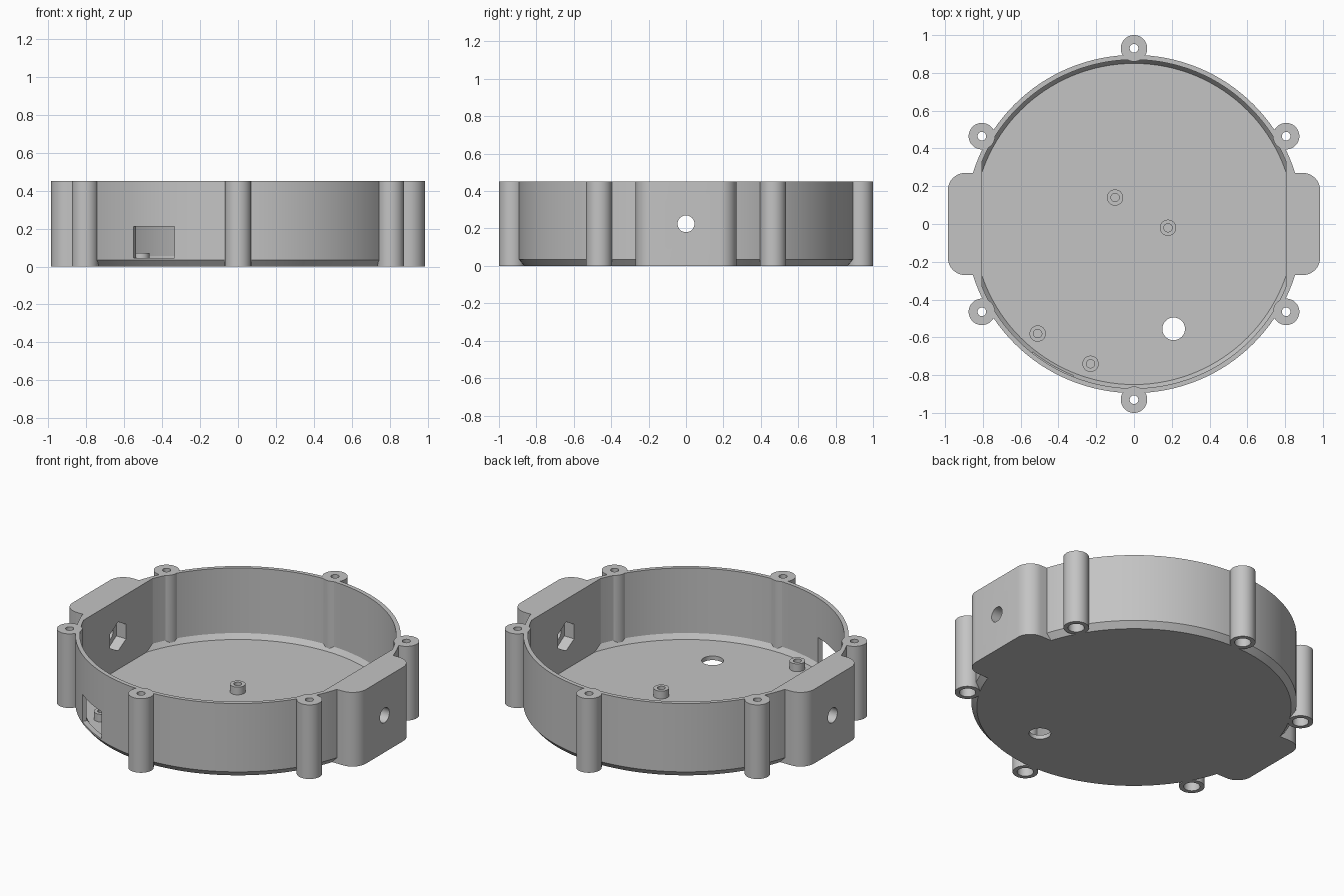
import bpy, bmesh
from math import sin, cos, pi, radians
from mathutils import Matrix, Vector

if "Cube" in bpy.data.objects:
    bpy.data.objects.remove(bpy.data.objects["Cube"])

grey = bpy.data.materials.new("light grey plastic")
grey.use_nodes = True
colour = (0.55, 0.55, 0.55, 1)
grey.diffuse_color = colour
grey.node_tree.nodes["Principled BSDF"].inputs["Base Color"].default_value = colour

HEIGHT = 0.45
FLOOR = 0.025
FLAT_X = 0.805      # inner flat of the side blocks


def finish(bm, name, matrix=Matrix()):
    bmesh.ops.recalc_face_normals(bm, faces=bm.faces)
    bm.transform(matrix)
    mesh = bpy.data.meshes.new(name)
    bm.to_mesh(mesh)
    bm.free()
    mesh.materials.append(grey)
    obj = bpy.data.objects.new(name, mesh)
    bpy.context.collection.objects.link(obj)
    return obj


def lathe(name, profile, sides, matrix=Matrix()):
    """Solid of revolution from (radius, z) points, capped at both ends."""
    bm = bmesh.new()
    rings = [[bm.verts.new((r * cos(2 * pi * i / sides), r * sin(2 * pi * i / sides), z))
              for i in range(sides)] for r, z in profile]
    for a, b in zip(rings, rings[1:]):
        for i in range(sides):
            j = (i + 1) % sides
            bm.faces.new((a[i], a[j], b[j], b[i]))
    bm.faces.new(rings[0])
    bm.faces.new(rings[-1])
    return finish(bm, name, matrix)


def box(name, centre, size, matrix=Matrix(), round_side=0):
    bm = bmesh.new()
    bmesh.ops.create_cube(bm, size=1, matrix=Matrix.Translation(centre) @ Matrix.Diagonal((*size, 1)))
    if round_side:
        # round the two upright edges on the outer side
        edges = [e for e in bm.edges
                 if all((v.co.x - centre[0]) * round_side > 0 for v in e.verts)
                 and abs(e.verts[0].co.z - e.verts[1].co.z) > 0.1]
        bmesh.ops.bevel(bm, geom=edges, offset=0.09, segments=10, profile=0.5, affect='EDGES')
    return finish(bm, name, matrix)


def combine(target, tool, operation):
    mod = target.modifiers.new(operation.lower(), 'BOOLEAN')
    mod.operation = operation
    mod.solver = 'EXACT'
    mod.object = tool
    bpy.context.view_layer.objects.active = target
    bpy.ops.object.modifier_apply(modifier=mod.name)
    bpy.data.objects.remove(tool)


def smooth(obj):
    bpy.ops.object.select_all(action='DESELECT')
    obj.select_set(True)
    bpy.context.view_layer.objects.active = obj
    bpy.ops.object.shade_smooth_by_angle(angle=radians(25))


# Round shell with a chamfered foot
housing = lathe("housing", [(0.865, 0), (0.895, 0.035), (0.895, HEIGHT)], 128)

# Side blocks
for side in (-1, 1):
    block = box("side_block", (side * 0.8425, 0, HEIGHT / 2), (0.285, 0.54, HEIGHT), round_side=side)
    combine(housing, block, 'UNION')

# Cavity, flattened at the side blocks
cavity = lathe("cavity", [(0.85, FLOOR), (0.87, 0.055), (0.87, 0.6)], 128)
combine(cavity, box("slab", (0, 0, 0.3), (FLAT_X * 2, 3, 2)), 'INTERSECT')
combine(housing, cavity, 'DIFFERENCE')

# Screw bosses around the rim
spots = [Matrix.Rotation(radians(90 + 60 * k), 4, 'Z') @ Vector((0.93, 0, 0)) for k in range(6)]
for p in spots:
    boss = lathe("screw_boss", [(0.07, 0), (0.07, HEIGHT)], 48, Matrix.Translation(p))
    combine(housing, boss, 'UNION')
for p in spots:
    # through hole with a wider recess underneath
    hole = lathe("screw_hole", [(0.045, -0.1), (0.045, 0.1), (0.023, 0.1), (0.023, 0.6)],
                 32, Matrix.Translation(p))
    combine(housing, hole, 'DIFFERENCE')

# Bolt holes and hexagonal nut pockets in the side blocks
for side in (-1, 1):
    turn = Matrix.Translation((0, 0, HEIGHT / 2)) @ Matrix.Rotation(side * pi / 2, 4, 'Y')
    combine(housing, lathe("bolt_hole", [(0.045, 0.7), (0.045, 1.1)], 32, turn), 'DIFFERENCE')
    combine(housing, lathe("nut_pocket", [(0.088, 0.7), (0.088, 0.87)], 6, turn), 'DIFFERENCE')

# Connector window in the wall and cable hole in the floor
window = box("window", (0.9, 0, 0.128), (0.15, 0.25, 0.165), Matrix.Rotation(radians(240), 4, 'Z'))
combine(housing, window, 'DIFFERENCE')
cable = lathe("cable_hole", [(0.06, -0.1), (0.06, 0.2)], 48, Matrix.Translation((0.21, -0.555, 0)))
combine(housing, cable, 'DIFFERENCE')
smooth(housing)

# Board standoffs with blind holes
for k, (x, y) in enumerate([(-0.51, -0.58), (-0.23, -0.74), (-0.1, 0.14), (0.18, -0.02)]):
    post = lathe(f"standoff_{k + 1}",
                 [(0.043, FLOOR - 0.01), (0.043, 0.072), (0.022, 0.072), (0.022, FLOOR)],
                 32, Matrix.Translation((x, y, 0)))
    smooth(post)
